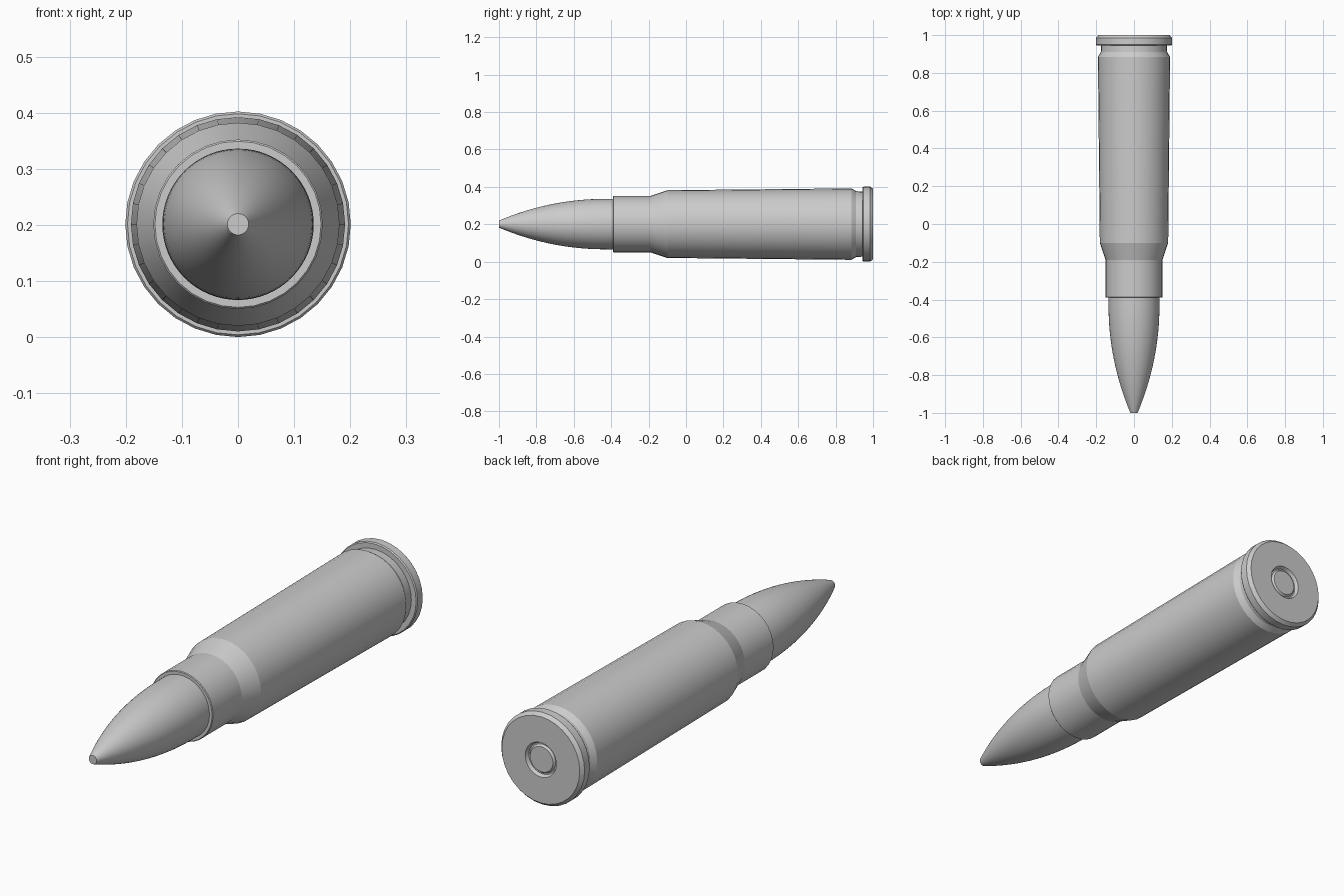
import bpy
import bmesh
from math import cos, sin, tau, radians

AXIS_Z = 0.201

cube = bpy.data.objects.get("Cube")
if cube:
    bpy.data.objects.remove(cube, do_unlink=True)

grey = bpy.data.materials.new("plain grey")
grey.use_nodes = True
grey.diffuse_color = (0.6, 0.6, 0.6, 1)
grey.node_tree.nodes["Principled BSDF"].inputs["Base Color"].default_value = (0.6, 0.6, 0.6, 1)


def lathe(name, profile, sides, sharp=15):
    """Spin (radius, y) points about the long axis, capping both ends."""
    bm = bmesh.new()
    rings = [[bm.verts.new((r * sin(tau * i / sides), y, AXIS_Z + r * cos(tau * i / sides)))
              for i in range(sides)] for r, y in profile]
    for a, b in zip(rings, rings[1:]):
        for i in range(sides):
            j = (i + 1) % sides
            bm.faces.new((a[i], a[j], b[j], b[i]))
    bm.faces.new(rings[0])
    bm.faces.new(rings[-1])
    bmesh.ops.recalc_face_normals(bm, faces=bm.faces)
    mesh = bpy.data.meshes.new(name)
    bm.to_mesh(mesh)
    bm.free()
    mesh.materials.append(grey)
    obj = bpy.data.objects.new(name, mesh)
    bpy.context.collection.objects.link(obj)
    bpy.ops.object.select_all(action="DESELECT")
    obj.select_set(True)
    bpy.context.view_layer.objects.active = obj
    bpy.ops.object.shade_smooth_by_angle(angle=radians(sharp))
    return obj


# Pointed tip with a curved taper, its base tucked inside the neck
steps = 20
ogive = [(0.019, -1.0)]
for k in range(1, steps + 1):
    t = k / steps
    ogive.append((0.019 + 0.116 * (1 - (1 - t) ** 2.1), -1.0 + 0.58 * t))
lathe("pointed_tip", ogive + [(0.135, -0.36)], 64, 30)

# Case: mouth, neck, shoulder, tapered body, groove and rim with a primer pocket
lathe("case", [
    (0.133, -0.37), (0.135, -0.39), (0.148, -0.39), (0.151, -0.387),
    (0.151, -0.19), (0.181, -0.10),
    (0.191, 0.885), (0.176, 0.91), (0.174, 0.945),
    (0.197, 0.945), (0.201, 0.95), (0.201, 0.985), (0.188, 1.0),
    (0.075, 1.0), (0.068, 0.985),
], 32)

# Primer disc seated in the pocket
lathe("primer", [(0.062, 0.97), (0.062, 0.986), (0.055, 0.995)], 32)
